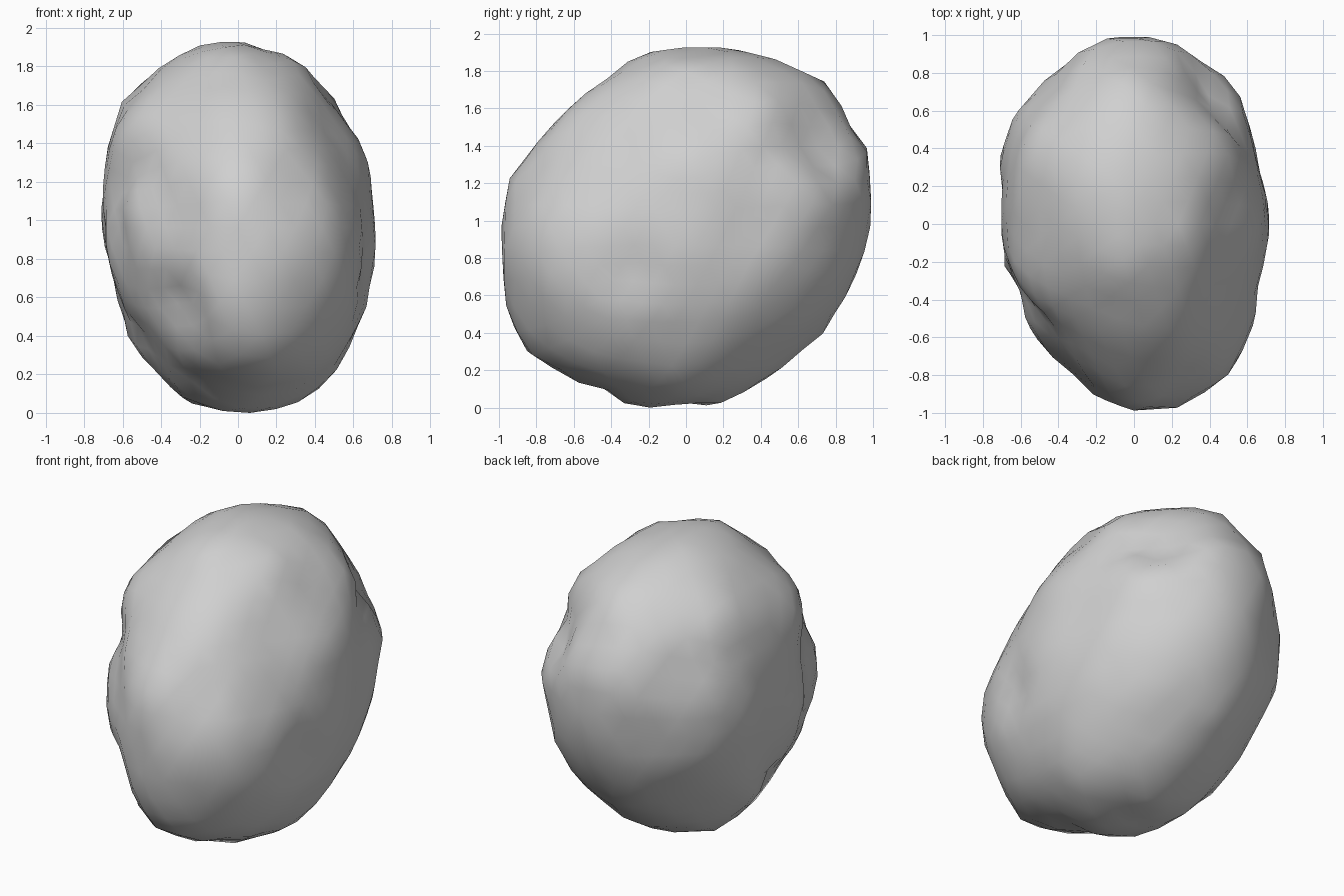
import bpy
import bmesh
import math
from mathutils import Matrix, Vector, noise

cube = bpy.data.objects.get("Cube")
if cube:
    bpy.data.objects.remove(cube, do_unlink=True)

# Overall proportions of the leaning boulder
CENTRE_HEIGHT = .98
HALF_SIZE = Vector((.72, 1, .98))
LEAN = .2

# Upright outlines, measured from the ground
FRONT_OUTLINE = [
    (-.13, 1.96), (0, 1.92), (.22, 1.88), (.35, 1.82), (.43, 1.68), (.52, 1.57),
    (.63, 1.43), (.68, 1.3), (.72, .93), (.71, .75), (.68, .65), (.67, .55),
    (.6, .43), (.53, .3), (.46, .22), (.4, .12), (.33, .07), (.12, 0),
    (-.1, .03), (-.27, .08), (-.36, .15), (-.4, .3), (-.47, .42), (-.58, .55),
    (-.65, .72), (-.7, .9), (-.72, 1.1), (-.68, 1.4), (-.64, 1.52),
    (-.64, 1.64), (-.53, 1.76), (-.38, 1.84)]
SIDE_OUTLINE = [
    (.17, 1.96), (.43, 1.89), (.7, 1.81), (.81, 1.68), (.86, 1.53), (.99, 1.37),
    (.97, 1.2), (1, 1.04), (.95, .82), (.85, .6), (.73, .4), (.57, .3),
    (.45, .18), (.22, .04), (.1, .02), (-.05, .05), (-.21, .01), (-.31, .02),
    (-.43, .12), (-.7, .18), (-.81, .26), (-.96, .51), (-1, .87), (-.97, 1.2),
    (-.93, 1.27), (-.75, 1.5), (-.6, 1.65), (-.45, 1.74), (-.31, 1.88), (-.16, 1.93)]

# Flat and slanting outlines, measured from the middle
TOP_OUTLINE = [
    (-.1, 1), (.1, 1), (.26, .94), (.38, .84), (.46, .82), (.56, .68), (.6, .55),
    (.65, .32), (.72, .08), (.69, -.2), (.65, -.36), (.65, -.5), (.57, -.67),
    (.48, -.83), (.37, -.9), (.24, -.98), (.12, -1), (-.02, -.97), (-.19, -.94),
    (-.3, -.83), (-.48, -.66), (-.54, -.58), (-.6, -.33), (-.69, -.22),
    (-.67, 0), (-.72, .34), (-.63, .59), (-.41, .83), (-.26, .95)]
FRONT_SLANT = [
    (-.34, .83), (-.22, .95), (.06, 1.01), (.38, .99), (.55, .88), (.68, .7),
    (.72, .46), (.85, .26), (.84, .16), (.79, -.13), (.68, -.42), (.5, -.71),
    (.33, -.91), (0, -1.02), (-.14, -.97), (-.26, -.99), (-.49, -.9),
    (-.61, -.74), (-.64, -.53), (-.73, -.39), (-.78, -.11), (-.76, .05),
    (-.67, .22), (-.69, .4), (-.65, .54)]
BACK_SLANT = [
    (-.85, .03), (-.8, .21), (-.71, .28), (-.69, .44), (-.62, .58), (-.44, .75),
    (-.17, .88), (.11, .91), (.24, .9), (.48, .73), (.67, .5), (.69, .3),
    (.77, .1), (.76, -.04), (.66, -.35), (.47, -.59), (.28, -.83), (.15, -.91),
    (-.15, -.9), (-.39, -.83), (-.65, -.61), (-.78, -.4), (-.81, -.2)]
UNDER_SLANT = [
    (-.88, -.3), (-.87, -.16), (-.78, .05), (-.69, .25), (-.59, .47), (-.43, .67),
    (-.26, .78), (-.1, .94), (.1, .98), (.44, .99), (.58, .85), (.72, .72),
    (.75, .54), (.85, .26), (.82, -.06), (.65, -.44), (.51, -.68), (.34, -.83),
    (.18, -.87), (-.23, -.94), (-.55, -.92), (-.64, -.87), (-.75, -.68), (-.85, -.46)]

# Shallow hollows: a point on the surface and a depth
HOLLOWS = [
    ((.3, -.8, 1.2), .03), ((-.32, -.85, .65), .03), ((.25, -.9, .65), .03),
    ((.65, -.25, .75), .04), ((.5, .72, 1.4), .04), ((-.48, .15, 1.6), .04),
    ((.33, .7, 1.6), .04), ((.1, -.35, 1.75), .02), ((.33, -.3, .15), .05),
    ((.5, -.33, 1.5), .03), ((-.28, .8, 1), .04)]

# The plain leaning ellipsoid, as a spread matrix and its inverse
tilt = LEAN * HALF_SIZE.y * HALF_SIZE.z
SPREAD = Matrix((
    (HALF_SIZE.x ** 2, 0, 0),
    (0, HALF_SIZE.y ** 2, tilt),
    (0, tilt, HALF_SIZE.z ** 2)))
FORM = SPREAD.inverted()


class Profile:
    """An outline lying across the boulder, facing a given direction."""

    def __init__(self, outline, turn, rise, base=0):
        turn, rise = math.radians(turn), math.radians(rise)
        flat = Vector((math.sin(turn), -math.cos(turn), 0))
        self.facing = flat * math.cos(rise) + Vector((0, 0, math.sin(rise)))
        self.right = Vector((math.cos(turn), math.sin(turn), 0))
        self.up = self.facing.cross(self.right)
        self.points = [Vector((a, b - base)) for a, b in outline]
        r, u = SPREAD @ self.right, SPREAD @ self.up
        self.form = Matrix((
            (self.right.dot(r), self.right.dot(u)),
            (self.up.dot(r), self.up.dot(u)))).inverted()

    def reach(self, ray):
        """Distance from the middle to the outline along a ray."""
        for start, end in zip(self.points, self.points[1:] + self.points[:1]):
            edge = end - start
            det = edge.x * ray.y - edge.y * ray.x
            if abs(det) > 1e-9:
                along = (start.y * ray.x - start.x * ray.y) / det
                distance = (edge.x * start.y - edge.y * start.x) / det
                if -1e-5 <= along <= 1 + 1e-5 and distance > 0:
                    return distance
        return 1

    def bulge(self, d):
        """How far the outline stands out from the ellipsoid, and its weight."""
        ray = Vector((d.dot(self.right), d.dot(self.up)))
        if ray.length < 1e-6:
            return 1, 0
        ray.normalize()
        offset = (FORM @ d).normalized().dot(self.facing)
        ratio = self.reach(ray) * math.sqrt(ray.dot(self.form @ ray))
        return ratio, (offset * offset + .008) ** -1.5


PROFILES = [
    Profile(FRONT_OUTLINE, 0, 0, CENTRE_HEIGHT),
    Profile(SIDE_OUTLINE, 90, 0, CENTRE_HEIGHT),
    Profile(TOP_OUTLINE, 0, 90),
    Profile(FRONT_SLANT, 35, 30),
    Profile(BACK_SLANT, 215, 30),
    Profile(UNDER_SLANT, 145, -30)]
middle = Vector((0, 0, CENTRE_HEIGHT))
hollows = [((Vector(p) - middle).normalized(), depth) for p, depth in HOLLOWS]


def boulder_point(d):
    """Blend the outlines over the ellipsoid, then dent the skin."""
    bulges = [profile.bulge(d) for profile in PROFILES]
    scale = sum(r * w for r, w in bulges) / sum(w for r, w in bulges)
    scale += .01 * noise.noise(d * 4)
    for direction, depth in hollows:
        scale -= depth * math.exp(-(d - direction).length_squared / .03)
    return d * scale / math.sqrt(d.dot(FORM @ d))


# Boulder body
bm = bmesh.new()
bmesh.ops.create_icosphere(bm, subdivisions=4, radius=1)
for vert in bm.verts:
    vert.co = boulder_point(vert.co.normalized())
for face in bm.faces:
    face.smooth = True
lowest = min(vert.co.z for vert in bm.verts)
bmesh.ops.translate(bm, verts=bm.verts, vec=(0, 0, -lowest))

mesh = bpy.data.meshes.new("boulder")
bm.to_mesh(mesh)
bm.free()
boulder = bpy.data.objects.new("boulder", mesh)
bpy.context.collection.objects.link(boulder)

# Plain grey stone
stone = bpy.data.materials.new("grey stone")
stone.use_nodes = True
colour = (.63, .63, .63, 1)
stone.diffuse_color = colour
stone.node_tree.nodes["Principled BSDF"].inputs["Base Color"].default_value = colour
mesh.materials.append(stone)
